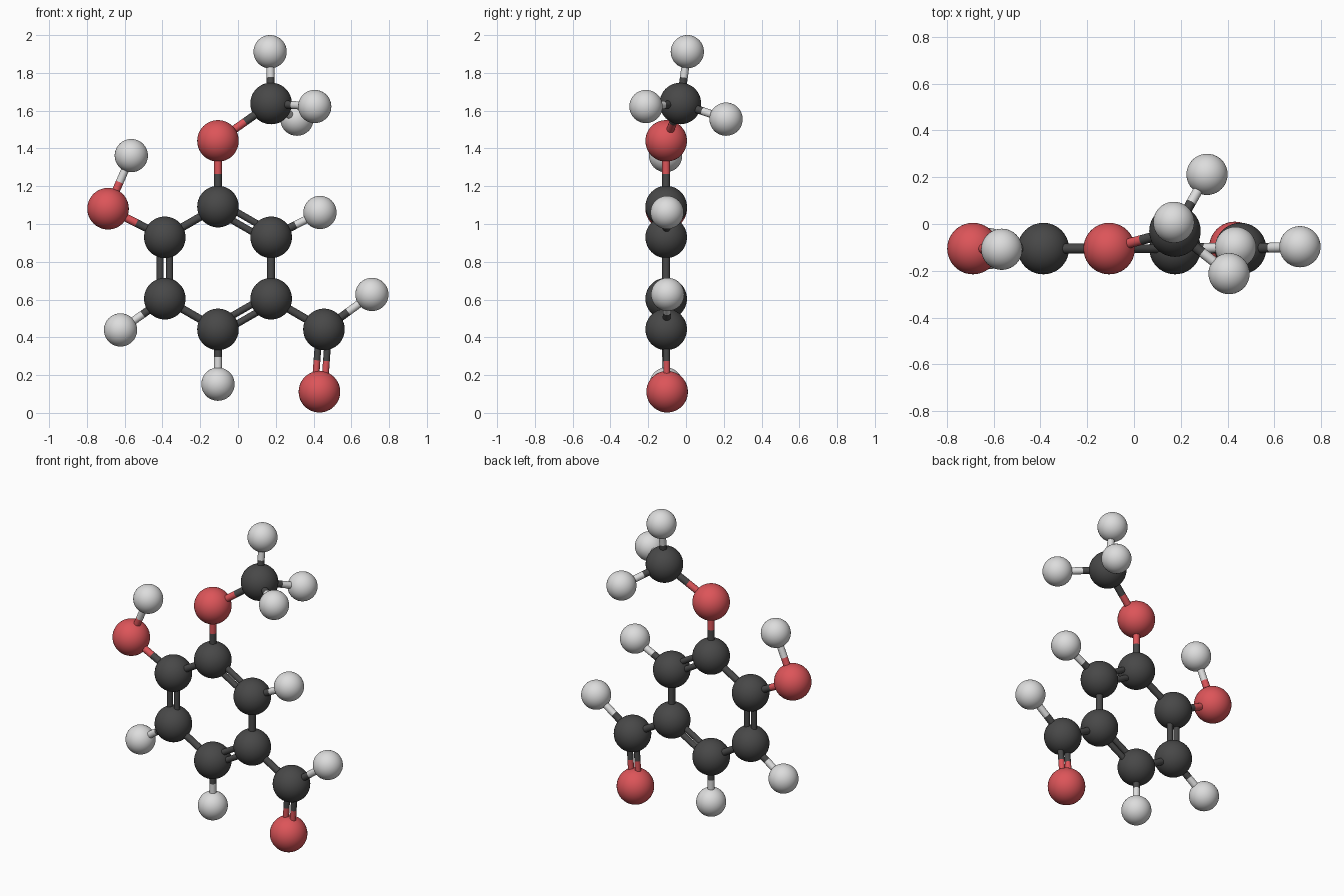
import bpy
import math
from mathutils import Vector

cube = bpy.data.objects.get("Cube")
if cube:
    bpy.data.objects.remove(cube, do_unlink=True)


def make_material(name, color):
    mat = bpy.data.materials.new(name)
    mat.use_nodes = True
    mat.diffuse_color = (*color, 1)
    mat.node_tree.nodes["Principled BSDF"].inputs["Base Color"].default_value = (*color, 1)
    return mat


# Element: material and ball radius
ELEMENTS = {
    "carbon": (make_material("charcoal", (0.065, 0.065, 0.065)), 0.11),
    "oxygen": (make_material("soft red", (0.72, 0.09, 0.10)), 0.11),
    "hydrogen": (make_material("light grey", (0.72, 0.72, 0.72)), 0.088),
}
PLANE_Y = -0.105
SINGLE_RADIUS, DOUBLE_RADIUS, DOUBLE_OFFSET = 0.021, 0.018, 0.025

# Atom centres: the six-sided ring first, clockwise from the top
atoms = {}
for i in range(6):
    a = math.radians(60 * i)
    atoms[f"ring_carbon_{i + 1}"] = Vector(
        (-0.106 + 0.325 * math.sin(a), PLANE_Y, 0.767 + 0.325 * math.cos(a)))

# Side groups
atoms.update({
    "bridge_oxygen": Vector((-0.106, PLANE_Y, 1.44)),
    "methyl_carbon": Vector((0.175, -0.03, 1.638)),
    "methyl_hydrogen_top": Vector((0.17, 0.007, 1.912)),
    "methyl_hydrogen_front": Vector((0.406, -0.212, 1.622)),
    "methyl_hydrogen_back": Vector((0.312, 0.212, 1.555)),
    "hydroxyl_oxygen": Vector((-0.688, PLANE_Y, 1.081)),
    "hydroxyl_hydrogen": Vector((-0.565, -0.108, 1.362)),
    "aldehyde_carbon": Vector((0.455, PLANE_Y, 0.442)),
    "aldehyde_oxygen": Vector((0.431, -0.1, 0.112)),
    "aldehyde_hydrogen": Vector((0.709, -0.097, 0.627)),
    "ring_hydrogen_2": Vector((0.434, -0.1, 1.061)),
    "ring_hydrogen_4": Vector((-0.106, PLANE_Y, 0.152)),
    "ring_hydrogen_5": Vector((-0.622, PLANE_Y, 0.439)),
})

# Bonds: two atom names and the bond order
bonds = [(f"ring_carbon_{i + 1}", f"ring_carbon_{(i + 1) % 6 + 1}", 2 - i % 2)
         for i in range(6)]
bonds += [
    ("ring_carbon_1", "bridge_oxygen", 1),
    ("bridge_oxygen", "methyl_carbon", 1),
    ("methyl_carbon", "methyl_hydrogen_top", 1),
    ("methyl_carbon", "methyl_hydrogen_front", 1),
    ("methyl_carbon", "methyl_hydrogen_back", 1),
    ("ring_carbon_6", "hydroxyl_oxygen", 1),
    ("hydroxyl_oxygen", "hydroxyl_hydrogen", 1),
    ("ring_carbon_3", "aldehyde_carbon", 1),
    ("aldehyde_carbon", "aldehyde_oxygen", 2),
    ("aldehyde_carbon", "aldehyde_hydrogen", 1),
    ("ring_carbon_2", "ring_hydrogen_2", 1),
    ("ring_carbon_4", "ring_hydrogen_4", 1),
    ("ring_carbon_5", "ring_hydrogen_5", 1),
]


def element_of(atom):
    return next(ELEMENTS[e] for e in ELEMENTS if e in atom)


def finish(name, mat):
    obj = bpy.context.object
    obj.name = name
    obj.data.materials.append(mat)
    bpy.ops.object.shade_smooth_by_angle()


def add_rod(name, start, end, radius, mat):
    axis = end - start
    bpy.ops.mesh.primitive_cylinder_add(
        vertices=24, radius=radius, depth=axis.length, location=(start + end) / 2,
        rotation=axis.to_track_quat("Z", "Y").to_euler())
    finish(name, mat)


# Balls
for name, centre in atoms.items():
    mat, radius = element_of(name)
    bpy.ops.mesh.primitive_uv_sphere_add(
        segments=40, ring_count=24, radius=radius, location=centre)
    finish(name, mat)

# Rods, each half in the colour of the ball it meets
for first, second, order in bonds:
    a, b = atoms[first], atoms[second]
    middle = (a + b) / 2
    side = (b - a).cross(Vector((0, 1, 0))).normalized() * DOUBLE_OFFSET
    shifts = [side * 0] if order == 1 else [side, -side]
    radius = SINGLE_RADIUS if order == 1 else DOUBLE_RADIUS
    for shift in shifts:
        for near, far in ((first, second), (second, first)):
            add_rod(f"rod_{near}_to_{far}", atoms[near] + shift, middle + shift,
                    radius, element_of(near)[0])
